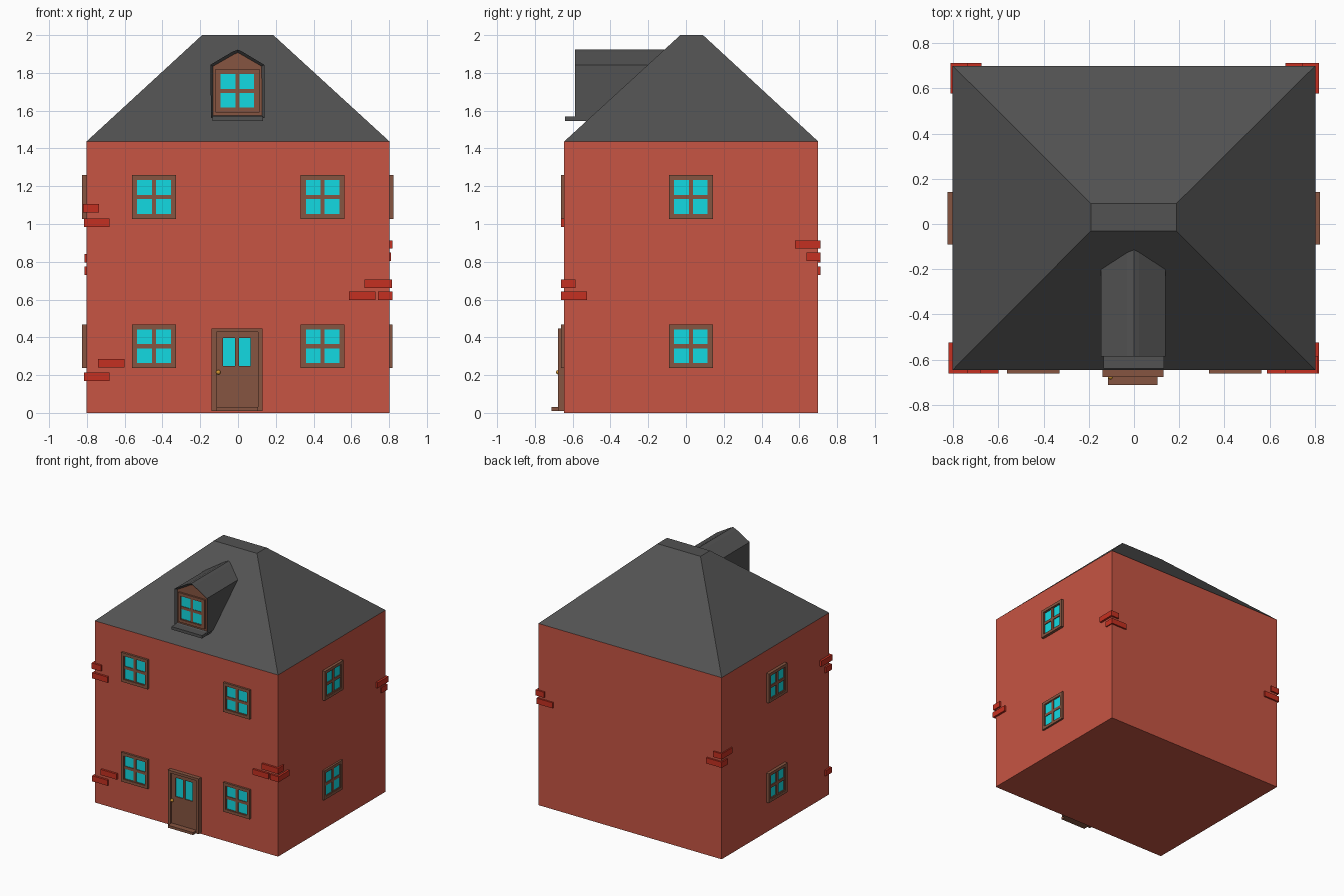
import bpy, bmesh, math
from mathutils import Matrix, Vector

if "Cube" in bpy.data.objects:
    bpy.data.objects.remove(bpy.data.objects["Cube"])


def mat(name, r, g, b):
    m = bpy.data.materials.new(name)
    m.diffuse_color = (r, g, b, 1)
    m.use_nodes = True
    m.node_tree.nodes["Principled BSDF"].inputs["Base Color"].default_value = m.diffuse_color
    return m


BRICK = mat("wall_red", 0.57, 0.09, 0.056)
QUOIN = mat("brick_red", 0.56, 0.03, 0.015)
WOOD = mat("wood_brown", 0.24, 0.09, 0.052)
GLASS = mat("glass_cyan", 0.006, 0.70, 0.76)
SLATE = mat("roof_grey", 0.085, 0.085, 0.085)
BRASS = mat("brass", 0.65, 0.3, 0.03)


def finish(bm, name, *mats):
    bmesh.ops.recalc_face_normals(bm, faces=bm.faces[:])
    me = bpy.data.meshes.new(name)
    bm.to_mesh(me)
    bm.free()
    for m in mats:
        me.materials.append(m)
    ob = bpy.data.objects.new(name, me)
    bpy.context.collection.objects.link(ob)
    return ob


def boxes(name, material, spans, matrix=Matrix()):
    """One object from boxes given as (x0, x1, y0, y1, z0, z1)."""
    bm = bmesh.new()
    for x0, x1, y0, y1, z0, z1 in spans:
        m = Matrix.Translation(((x0 + x1) / 2, (y0 + y1) / 2, (z0 + z1) / 2))
        s = Matrix.Diagonal((x1 - x0, y1 - y0, z1 - z0, 1))
        bmesh.ops.create_cube(bm, size=1, matrix=matrix @ m @ s)
    return finish(bm, name, material)


def lattice(us, vs, y0, y1):
    """Upright bars at us, rails at vs filling the gaps between uprights."""
    spans = [(a, b, y0, y1, vs[0][0], vs[-1][1]) for a, b in us]
    for left, right in zip(us, us[1:]):
        spans += [(left[1], right[0], y0, y1, a, b) for a, b in vs]
    return spans


def window(name, pos, angle, depth):
    """Four-pane window; local -y points out of the wall."""
    m = Matrix.Translation(pos) @ Matrix.Rotation(angle, 4, 'Z')
    o, i = 0.116, 0.093
    rim = [(-o, -i), (i, o)]
    boxes(name + "_frame", WOOD, lattice(rim, rim, -depth, 0.005), m)
    bars = [(-i, -i + 0.004), (-0.011, 0.011), (i - 0.004, i)]
    boxes(name + "_bars", WOOD, lattice(bars, bars, -depth * 0.7, 0.005), m)
    boxes(name + "_glass", GLASS, [(-i, i, -depth * 0.4, 0.005, -i, i)], m)


# House body
X, Y0, Y1, EAVE = 0.802, -0.645, 0.70, 1.437
boxes("walls", BRICK, [(-X, X, Y0, Y1, 0, EAVE)])

# Hipped roof with a flat top
bm = bmesh.new()
low = [bm.verts.new((x, y, EAVE)) for x, y in ((-X, Y0), (X, Y0), (X, Y1), (-X, Y1))]
top = [bm.verts.new((x, y, 2.0)) for x, y in
       ((-0.19, -0.03), (0.187, -0.03), (0.187, 0.09), (-0.19, 0.09))]
bm.faces.new(low)
bm.faces.new(top)
for k in range(4):
    n = (k + 1) % 4
    bm.faces.new((low[k], low[n], top[n], top[k]))
finish(bm, "roof", SLATE)

# Windows on the front and both sides
for level, z in (("lower", 0.353), ("upper", 1.143)):
    window(level + "_front_left_window", (-0.445, Y0, z), 0, 0.016)
    window(level + "_front_right_window", (0.448, Y0, z), 0, 0.016)
    window(level + "_right_window", (X, 0.026, z), math.pi / 2,
           0.022 if level == "upper" else 0.015)
    window(level + "_left_window", (-X, 0.026, z), -math.pi / 2, 0.024)

# Dormer: gabled profile swept back into the roof, with a recessed wooden front
profile = [(-0.143, 1.562), (0.139, 1.562), (0.139, 1.843), (0.022, 1.913),
           (0.0, 1.923), (-0.03, 1.912), (-0.146, 1.843)]
bm = bmesh.new()
front = bm.faces.new([bm.verts.new((x, -0.587, z)) for x, z in profile])
ext = bmesh.ops.extrude_face_region(bm, geom=[front], use_keep_orig=True)
bmesh.ops.translate(bm, vec=(0, 0.487, 0),
                    verts=[v for v in ext["geom"] if isinstance(v, bmesh.types.BMVert)])
bmesh.ops.recalc_face_normals(bm, faces=bm.faces[:])
front = min(bm.faces, key=lambda f: f.calc_center_median().y)
bmesh.ops.inset_region(bm, faces=[front], thickness=0.016, depth=0)
bmesh.ops.translate(bm, verts=list(front.verts), vec=(0, 0.02, 0))
front.material_index = 1
finish(bm, "dormer", SLATE, WOOD)
boxes("dormer_sill", SLATE, [(-0.135, 0.132, -0.64, -0.5, 1.545, 1.568)])
window("dormer_window", (-0.003, -0.567, 1.705), 0, 0.014)

# Front door
boxes("door_frame", WOOD, lattice([(-0.14, -0.115), (0.105, 0.13)],
                                  [(0.01, 0.03), (0.427, 0.447)], -0.677, -0.64))
boxes("door", WOOD, lattice([(-0.115, -0.08), (-0.016, 0.004), (0.067, 0.105)],
                            [(0.03, 0.248), (0.397, 0.427)], -0.667, -0.64))
boxes("door_glass", GLASS, [(-0.08, 0.067, -0.659, -0.64, 0.248, 0.397)])
boxes("door_step", WOOD, [(-0.115, 0.105, -0.713, -0.64, 0.01, 0.03)])
bm = bmesh.new()
bmesh.ops.create_uvsphere(bm, u_segments=12, v_segments=8, radius=0.012,
                          matrix=Matrix.Translation((-0.104, -0.676, 0.215)))
knob = finish(bm, "door_knob", BRASS)
knob.data.shade_smooth()

# Loose corner bricks, grouped by corner
F, B = -0.661, 0.713
boxes("front_left_bricks", QUOIN, [
    (-0.82, -0.737, F, -0.525, 1.06, 1.105), (-0.815, -0.68, F, -0.585, 0.985, 1.03),
    (-0.74, -0.60, F, -0.585, 0.24, 0.284), (-0.815, -0.68, F, -0.585, 0.17, 0.214)])
boxes("front_right_bricks", QUOIN, [
    (0.67, 0.814, F, -0.585, 0.662, 0.707), (0.588, 0.728, F, -0.585, 0.598, 0.642),
    (0.742, 0.818, F, -0.525, 0.598, 0.642)])
boxes("back_right_bricks", QUOIN, [
    (0.745, 0.818, 0.578, B, 0.869, 0.913), (0.67, 0.811, 0.637, B, 0.805, 0.849)])
boxes("back_left_bricks", QUOIN, [
    (-0.812, -0.737, 0.578, B, 0.797, 0.841), (-0.812, -0.675, 0.637, B, 0.73, 0.775)])
